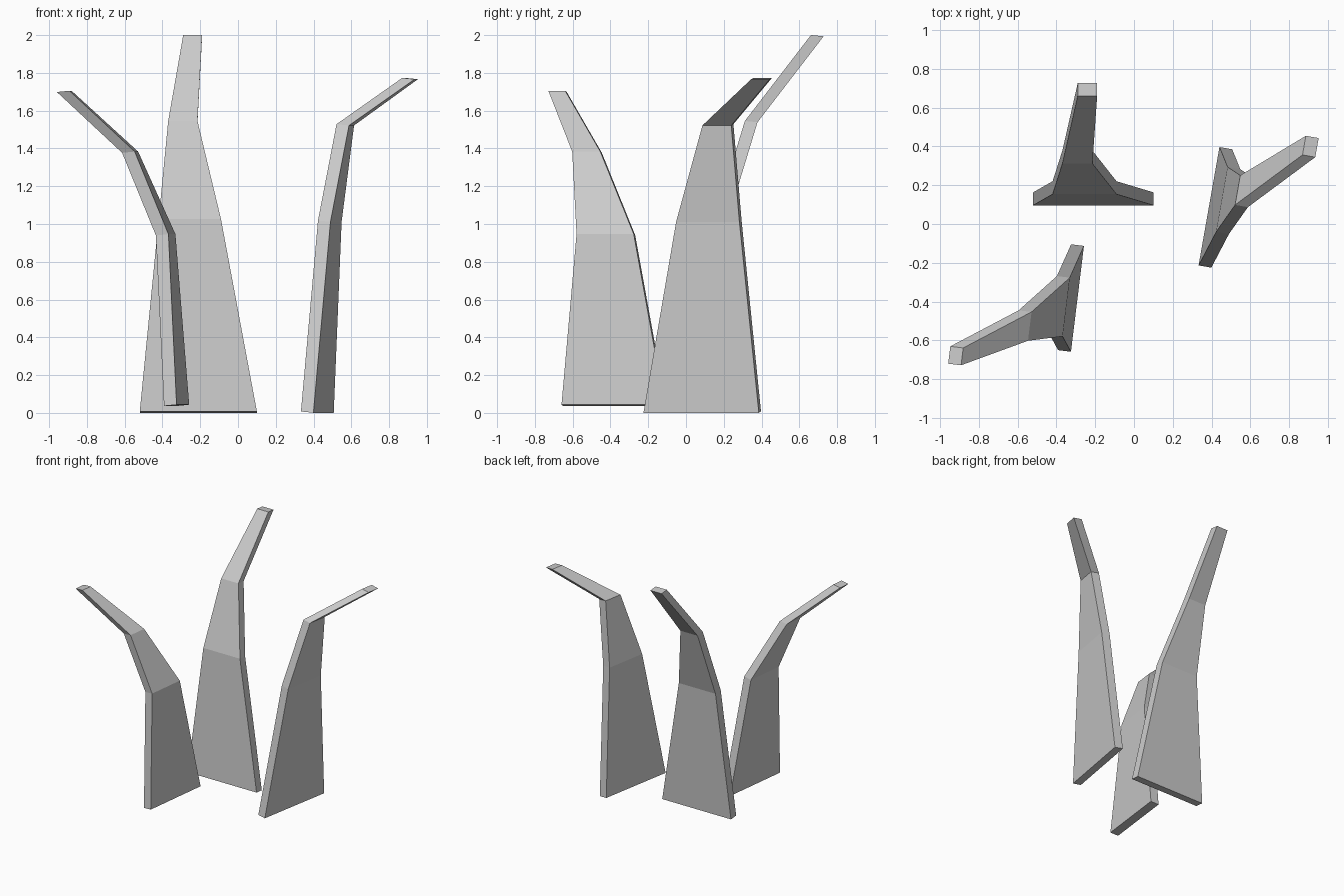
import bpy, bmesh
from math import radians
from mathutils import Vector, Matrix

cube = bpy.data.objects.get("Cube")
if cube:
    bpy.data.objects.remove(cube, do_unlink=True)

# Single flat grey
grey = bpy.data.materials.new("light_grey")
grey.use_nodes = True
colour = (0.6, 0.6, 0.6, 1)
grey.diffuse_color = colour
grey.node_tree.nodes["Principled BSDF"].inputs["Base Color"].default_value = colour

THICKNESS = 0.067


def blade(name, yaw, sections):
    """Loft a bent, tapering slab through sections of (x, y, z, width)."""
    turn = Matrix.Rotation(radians(yaw), 3, 'Z')
    side = turn @ Vector((1, 0, 0))
    lean = turn @ Vector((0, 1, -0.1))
    bm = bmesh.new()
    rings = []
    for x, y, z, width in sections:
        centre = Vector((x, y, z))
        rings.append([bm.verts.new(centre + side * a * width / 2 + lean * b * THICKNESS / 2)
                      for a, b in ((-1, -1), (1, -1), (1, 1), (-1, 1))])
    for low, high in zip(rings, rings[1:]):
        for i in range(4):
            j = (i + 1) % 4
            bm.faces.new((low[i], low[j], high[j], high[i]))
    bm.faces.new(rings[0][::-1])
    bm.faces.new(rings[-1])
    bmesh.ops.recalc_face_normals(bm, faces=bm.faces)
    mesh = bpy.data.meshes.new(name)
    bm.to_mesh(mesh)
    bm.free()
    mesh.materials.append(grey)
    bpy.context.collection.objects.link(bpy.data.objects.new(name, mesh))


# Tall blade leaning back
blade("back_blade", 0, [(-0.21, 0.13, 0.004, 0.62), (-0.255, 0.187, 1.022, 0.33),
                        (-0.292, 0.345, 1.542, 0.155), (-0.24, 0.695, 1.997, 0.1)])
# Short blade leaning to the right
blade("right_blade", 83, [(-0.325, -0.382, 0.04, 0.55), (-0.383, -0.424, 0.943, 0.305),
                          (-0.571, -0.524, 1.38, 0.15), (-0.92, -0.68, 1.702, 0.09)])
# Middle blade leaning to the left
blade("left_blade", -100, [(0.42, 0.086, 0.004, 0.62), (0.486, 0.121, 1.015, 0.34),
                           (0.568, 0.169, 1.525, 0.155), (0.911, 0.4, 1.77, 0.1)])
